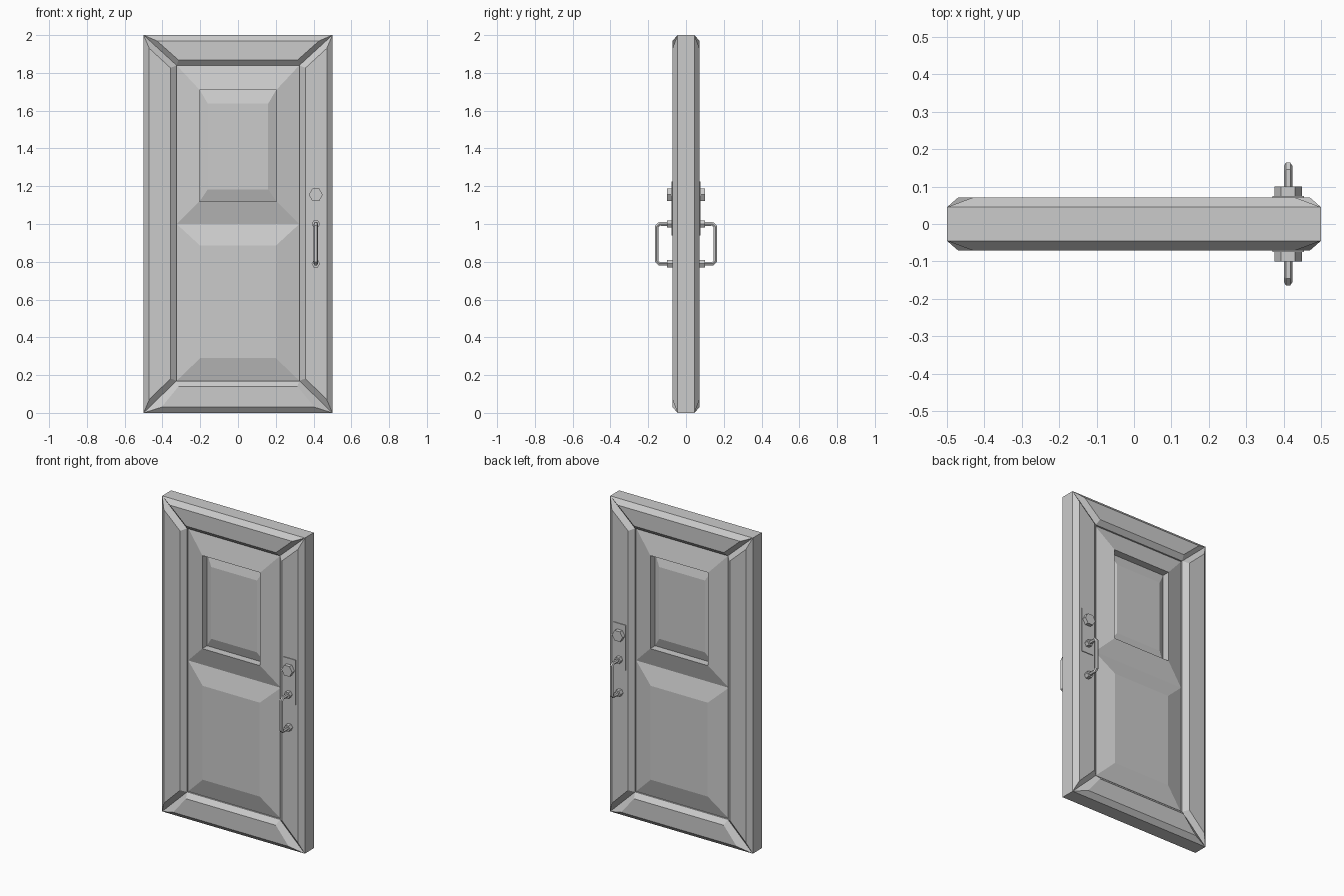
import bpy
import math

if "Cube" in bpy.data.objects:
    bpy.data.objects.remove(bpy.data.objects["Cube"])


def loft(name, rings):
    """Solid skinned through (outline, y) rings, end rings capped."""
    n = len(rings[0][0])
    verts = [(x, y, z) for pts, y in rings for x, z in pts]
    faces = [tuple(range(n))[::-1], tuple(range(len(verts) - n, len(verts)))]
    for r in range(len(rings) - 1):
        a, b = r * n, (r + 1) * n
        faces += [(a + i, a + (i + 1) % n, b + (i + 1) % n, b + i) for i in range(n)]
    # flip so normals point outward
    me = bpy.data.meshes.new(name)
    me.from_pydata(verts, [], faces)
    ob = bpy.data.objects.new(name, me)
    bpy.context.collection.objects.link(ob)
    bpy.context.view_layer.objects.active = ob
    bpy.ops.object.mode_set(mode='EDIT')
    bpy.ops.mesh.select_all(action='SELECT')
    bpy.ops.mesh.normals_make_consistent(inside=False)
    bpy.ops.object.mode_set(mode='OBJECT')
    return ob


def two_sided(name, half):
    """Front rings followed by their mirror image for the back."""
    return loft(name, half + [(p, -y) for p, y in reversed(half)])


def rect(x0, x1, z0, z1):
    return [(x0, z0), (x1, z0), (x1, z1), (x0, z1)]


# Frame: four mitred boards with a chamfered raised face on both sides
XI, Z0, Z1 = 0.325, 0.17, 1.84
SLAB, FACE = -0.045, -0.071
for s, side in ((-1, "left"), (1, "right")):
    outer = [(s * .5, 0), (s * XI, Z0), (s * XI, Z1), (s * .5, 2)]
    inset = [(s * .47, .07), (s * .357, .182), (s * .357, 1.826), (s * .47, 1.93)]
    two_sided(side + "_stile", [(inset, FACE), (outer, SLAB)])
two_sided("bottom_rail", [
    ([(-.405, .03), (.405, .03), (.315, .14), (-.315, .14)], FACE),
    ([(-.5, 0), (.5, 0), (XI, Z0), (-XI, Z0)], SLAB)])
two_sided("top_rail", [
    ([(-.43, 1.97), (.43, 1.97), (.315, 1.868), (-.315, 1.868)], FACE),
    ([(-.5, 2), (.5, 2), (XI, Z1), (-XI, Z1)], SLAB)])

# Lower raised panel
two_sided("lower_panel", [
    (rect(-.2, .2, .29, .885), -.068),
    (rect(-XI, XI, Z0, 1.0), -.035)])

# Upper raised panel with a recessed, bevelled centre
hole = rect(-.203, .203, 1.12, 1.71)
two_sided("upper_panel", [
    (rect(-.16, .16, 1.183, 1.638), -.04),
    (hole, -.02),
    (hole, -.068),
    (rect(-XI, XI, 1.0, Z1), -.035)])

# Lock plate, lock and pull handle on each face
HX = 0.412


def hexagon(z, r):
    return [(HX + r * math.cos(i * math.pi / 3), z + r * math.sin(i * math.pi / 3))
            for i in range(6)]


for s, side in ((1, "front"), (-1, "back")):
    plate = rect(.37, .455, .94, 1.225)
    loft(side + "_lock_plate", [(plate, -s * .065), (plate, -s * .0755)])
    for part, z, r in (("lock", 1.155, .037), ("upper_mount", 1.0, .022),
                       ("lower_mount", .79, .022)):
        h = hexagon(z, r)
        loft(f"{side}_{part}", [(h, -s * .06), (h, -s * .1)])
    cu = bpy.data.curves.new(side + "_handle", 'CURVE')
    cu.dimensions = '3D'
    cu.bevel_depth = .0115
    cu.bevel_resolution = 1
    cu.use_fill_caps = True
    path = [(.08, 1.0), (.142, 1.0), (.155, .987), (.155, .803), (.142, .79), (.08, .79)]
    sp = cu.splines.new('POLY')
    sp.points.add(len(path) - 1)
    for p, (y, z) in zip(sp.points, path):
        p.co = (HX, -s * y, z, 1)
    sp.use_smooth = False
    bpy.context.collection.objects.link(bpy.data.objects.new(side + "_handle", cu))
